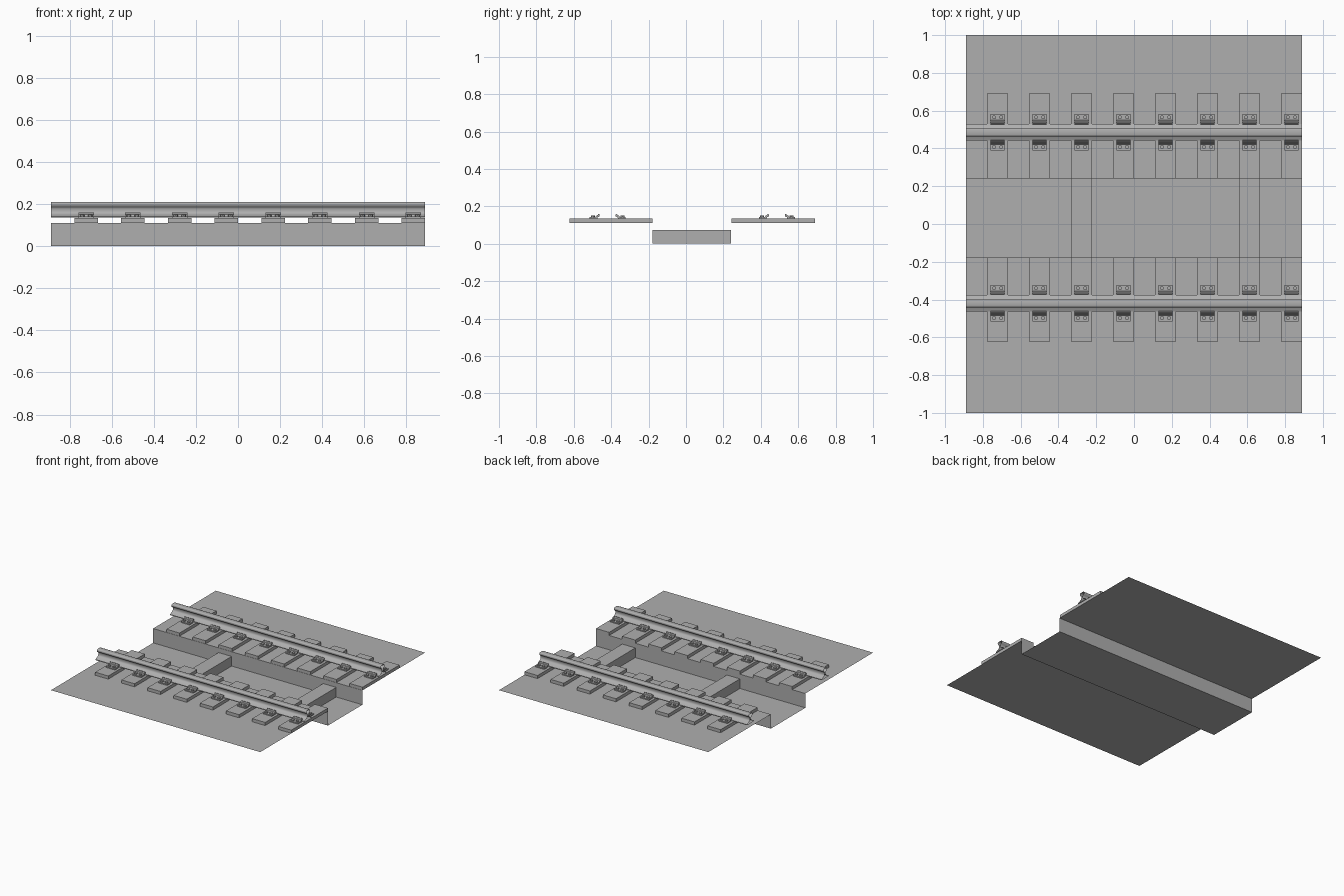
import bpy, bmesh, math

if "Cube" in bpy.data.objects:
    bpy.data.objects.remove(bpy.data.objects["Cube"])

HALF_X = 0.889
GROUND_Z = 0.11
TIE_TOP = 0.134
TIE_W = 0.111
TIE_XS = [-0.722 + 0.2222 * i for i in range(8)]

grey = bpy.data.materials.new("dark_grey")
grey.diffuse_color = (0.43, 0.43, 0.43, 1)
grey.use_nodes = True
grey.node_tree.nodes["Principled BSDF"].inputs["Base Color"].default_value = grey.diffuse_color


def make_object(name, bm):
    mesh = bpy.data.meshes.new(name)
    bm.to_mesh(mesh)
    bm.free()
    mesh.materials.append(grey)
    obj = bpy.data.objects.new(name, mesh)
    bpy.context.collection.objects.link(obj)
    return obj


def extrude_x(name, profile, x0, x1, closed=True, caps=True):
    """Sweep a (y, z) profile along x."""
    bm = bmesh.new()
    a = [bm.verts.new((x0, y, z)) for y, z in profile]
    b = [bm.verts.new((x1, y, z)) for y, z in profile]
    n = len(profile)
    for i in range(n if closed else n - 1):
        j = (i + 1) % n
        bm.faces.new((a[i], a[j], b[j], b[i]))
    if caps:
        bm.faces.new(a)
        bm.faces.new(b[::-1])
    bmesh.ops.recalc_face_normals(bm, faces=bm.faces)
    return make_object(name, bm)


def box(name, x, w, y0, y1, z0, z1):
    return extrude_x(name, [(y0, z0), (y1, z0), (y1, z1), (y0, z1)], x - w / 2, x + w / 2)


def bolt(name, x, y, z0, z1, r):
    bm = bmesh.new()
    bmesh.ops.create_cone(bm, cap_ends=True, segments=8, radius1=r, radius2=r, depth=z1 - z0)
    bmesh.ops.translate(bm, verts=bm.verts, vec=(x, y, (z0 + z1) / 2))
    return make_object(name, bm)


# Ground sheet with the open-ended trench
ground = extrude_x("ground", [(-1, GROUND_Z), (-0.178, GROUND_Z), (-0.178, 0), (0.24, 0),
                              (0.24, GROUND_Z), (1, GROUND_Z)],
                   -HALF_X, HALF_X, closed=False, caps=False)
if ground.data.polygons[0].normal.z < 0:
    ground.data.flip_normals()

# Cross beams bracing the trench
for x in (-0.278, 0.611):
    box("cross_beam", x, TIE_W, -0.178, 0.24, 0, 0.074)

# Half of the rail section, foot to head (offset from rail centre, height)
half_rail = [(0.043, 0.136), (0.043, 0.141), (0.023, 0.149), (0.011, 0.156), (0.007, 0.164),
             (0.007, 0.179), (0.011, 0.186), (0.021, 0.191), (0.022, 0.204), (0.019, 0.209),
             (0.013, 0.211)]

# Clip section that hooks over the rail foot
clip = [(0.096, TIE_TOP), (0.096, 0.142), (0.065, 0.142), (0.060, 0.151), (0.054, 0.153),
        (0.049, 0.160), (0.044, 0.159), (0.042, 0.146), (0.053, 0.142), (0.055, TIE_TOP)]

for rail_y, tie_y0, tie_y1 in ((0.486, 0.242, 0.69), (-0.419, -0.622, -0.178)):
    # Rail, open at both ends
    section = [(rail_y + d, z) for d, z in half_rail]
    section += [(rail_y - d, z) for d, z in reversed(half_rail)]
    rail = extrude_x("rail", section, -HALF_X, HALF_X, caps=False)
    bpy.context.view_layer.objects.active = rail
    rail.select_set(True)
    bpy.ops.object.shade_smooth_by_angle(angle=math.radians(65))
    rail.select_set(False)

    for x in TIE_XS:
        box("sleeper", x, TIE_W, tie_y0, tie_y1, GROUND_Z, TIE_TOP)
        # Rail clips with two bolts on each side
        for side in (-1, 1):
            extrude_x("rail_clip", [(rail_y + side * d, z) for d, z in clip],
                      x - 0.037, x + 0.037)
            for dx in (-0.019, 0.019):
                bolt("clip_bolt", x + dx, rail_y + side * 0.079, 0.138, 0.151, 0.0105)
